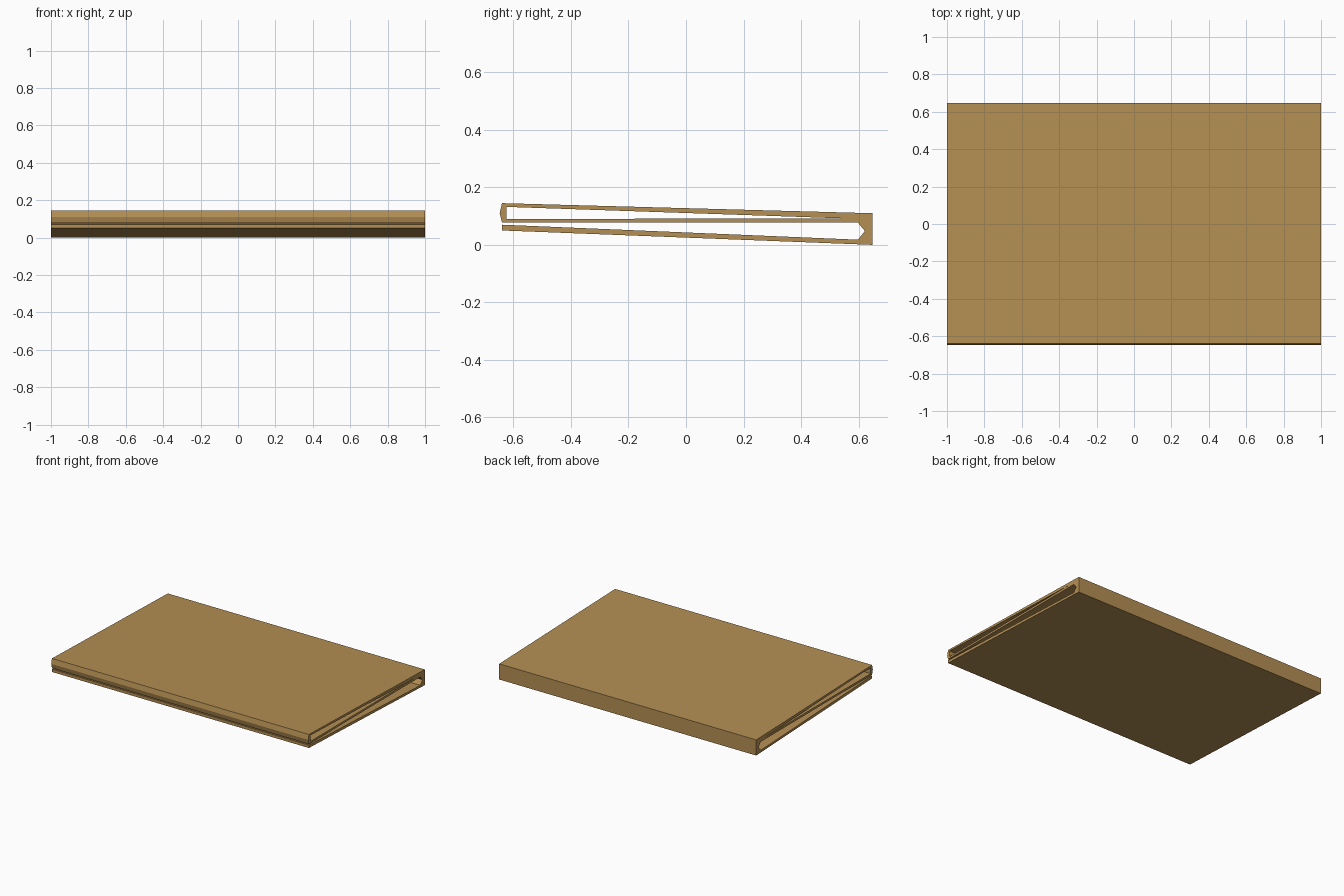
import bpy, bmesh

if "Cube" in bpy.data.objects:
    bpy.data.objects.remove(bpy.data.objects["Cube"])

# Folded sheet: (outer, inner) point pairs following the Z-shaped fold, in (y, z)
back_top, wedge, back_mid = (0.648, 0.11), (0.55, 0.092), (0.598, 0.077)
pairs = [
    ((-0.64, 0.05), (-0.64, 0.07)),      # free front end of the bottom layer
    ((0.648, 0.0), (0.598, 0.018)),      # back fold, lower corner
    ((0.648, 0.048), (0.622, 0.048)),    # back fold, middle
    (back_top, back_mid),                # back fold, upper corner
    (wedge, back_mid),                   # middle layer starts
    ((-0.625, 0.09), (-0.64, 0.077)),    # front fold, lower corner
    ((-0.625, 0.11), (-0.648, 0.11)),    # front fold, middle
    ((-0.625, 0.132), (-0.64, 0.145)),   # front fold, upper corner
    (wedge, back_top),                   # top layer meets the back fold
]

bm = bmesh.new()
verts = {}


def vert(p):
    if p not in verts:
        verts[p] = bm.verts.new((-1, *p))
    return verts[p]


# Side section, then extrude across the full width
for (a, b), (c, d) in zip(pairs, pairs[1:]):
    bm.faces.new([vert(p) for p in dict.fromkeys((a, b, d, c))])
section = bm.faces[:]
result = bmesh.ops.extrude_face_region(bm, geom=section, use_keep_orig=True)
bmesh.ops.translate(bm, vec=(2, 0, 0),
                    verts=[v for v in result["geom"] if isinstance(v, bmesh.types.BMVert)])
bmesh.ops.recalc_face_normals(bm, faces=bm.faces)

mesh = bpy.data.meshes.new("folded_sheet")
bm.to_mesh(mesh)
bm.free()

tan = bpy.data.materials.new("tan")
tan.diffuse_color = (0.46, 0.275, 0.088, 1)
tan.use_nodes = True
tan.node_tree.nodes["Principled BSDF"].inputs["Base Color"].default_value = tan.diffuse_color
mesh.materials.append(tan)
sheet = bpy.data.objects.new("folded_sheet", mesh)
bpy.context.collection.objects.link(sheet)
